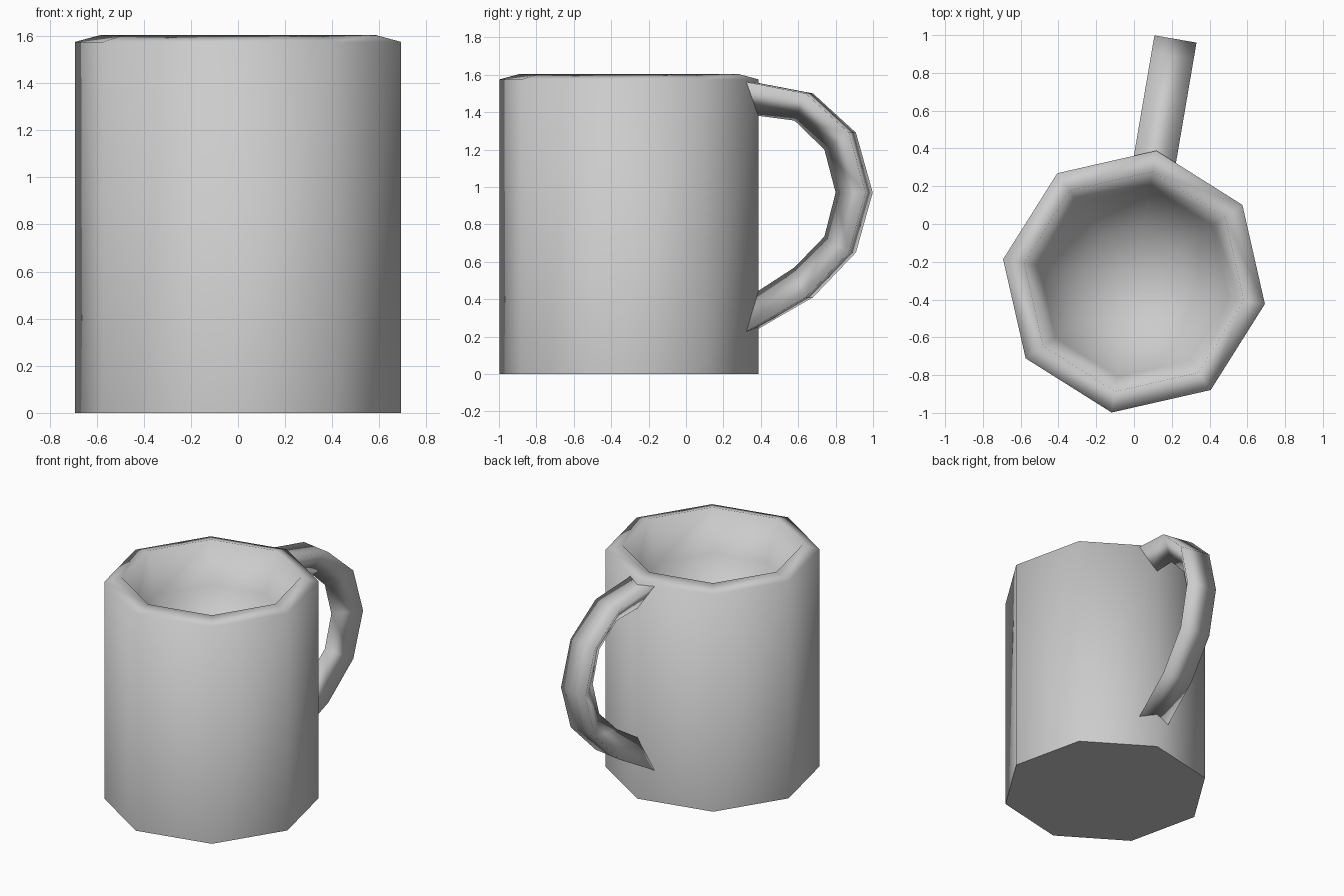
import bpy
import bmesh
from math import cos, sin, radians
from mathutils import Vector

cube = bpy.data.objects.get("Cube")
if cube:
    bpy.data.objects.remove(cube, do_unlink=True)

grey = bpy.data.materials.new("light_grey")
grey.use_nodes = True
COLOUR = (0.6, 0.6, 0.6, 1)
grey.diffuse_color = COLOUR
grey.node_tree.nodes["Principled BSDF"].inputs["Base Color"].default_value = COLOUR

CENTRE = Vector((0, -0.305, 0))
TURN = radians(80.3)          # direction of the handle and of one body corner
OUT = Vector((cos(TURN), sin(TURN), 0))
SIDE = Vector((-sin(TURN), cos(TURN), 0))


def loft(name, rings, tip):
    """Join closed rings with quads, cap the start flat and fan the end to a tip."""
    bm = bmesh.new()
    loops = [[bm.verts.new(p) for p in ring] for ring in rings]
    n = len(loops[0])
    for low, high in zip(loops, loops[1:]):
        for i in range(n):
            j = (i + 1) % n
            bm.faces.new((low[i], low[j], high[j], high[i]))
    base = bm.faces.new(loops[0])
    end = bm.verts.new(tip)
    for i in range(n):
        bm.faces.new((loops[-1][i], loops[-1][(i + 1) % n], end))
    bmesh.ops.recalc_face_normals(bm, faces=bm.faces)
    for face in bm.faces:
        face.smooth = True
    for edge in base.edges:
        edge.smooth = False
    mesh = bpy.data.meshes.new(name)
    bm.to_mesh(mesh)
    bm.free()
    mesh.materials.append(grey)
    obj = bpy.data.objects.new(name, mesh)
    bpy.context.collection.objects.link(obj)


def octagon(radius, z):
    angles = [TURN + radians(45 * i) for i in range(8)]
    return [CENTRE + Vector((radius * cos(a), radius * sin(a), z)) for a in angles]


# Body: straight wall, sloped rim and a round bowl inside
TOP = 1.605
BOWL = 0.59
profile = [(0.703, 0), (0.703, 1.575)]
profile += [(BOWL * cos(radians(a)), TOP - BOWL * sin(radians(a))) for a in (0, 30, 60)]
loft("mug_body", [octagon(r, z) for r, z in profile],
     CENTRE + Vector((0, 0, TOP - BOWL)))

# Handle: triangular section, flat outside and a ridge inside,
# given as outer and inner (distance, height) pairs
sections = [
    ((0.62, 1.568), (0.62, 1.391)),
    ((0.979, 1.50), (0.898, 1.355)),
    ((1.212, 1.29), (1.06, 1.20)),
    ((1.303, 0.97), (1.121, 0.97)),
    ((1.212, 0.65), (1.06, 0.735)),
    ((0.979, 0.41), (0.898, 0.57)),
    ((0.62, 0.206), (0.62, 0.392)),
]
HALF = 0.113


def handle_ring(outer, inner):
    corners = [(outer, -HALF), (outer, HALF), (inner, 0)]
    return [CENTRE + OUT * s + SIDE * w + Vector((0, 0, z)) for (s, z), w in corners]


rings = [handle_ring(o, i) for o, i in sections]
loft("handle", rings, sum(rings[-1], Vector()) / 3)
